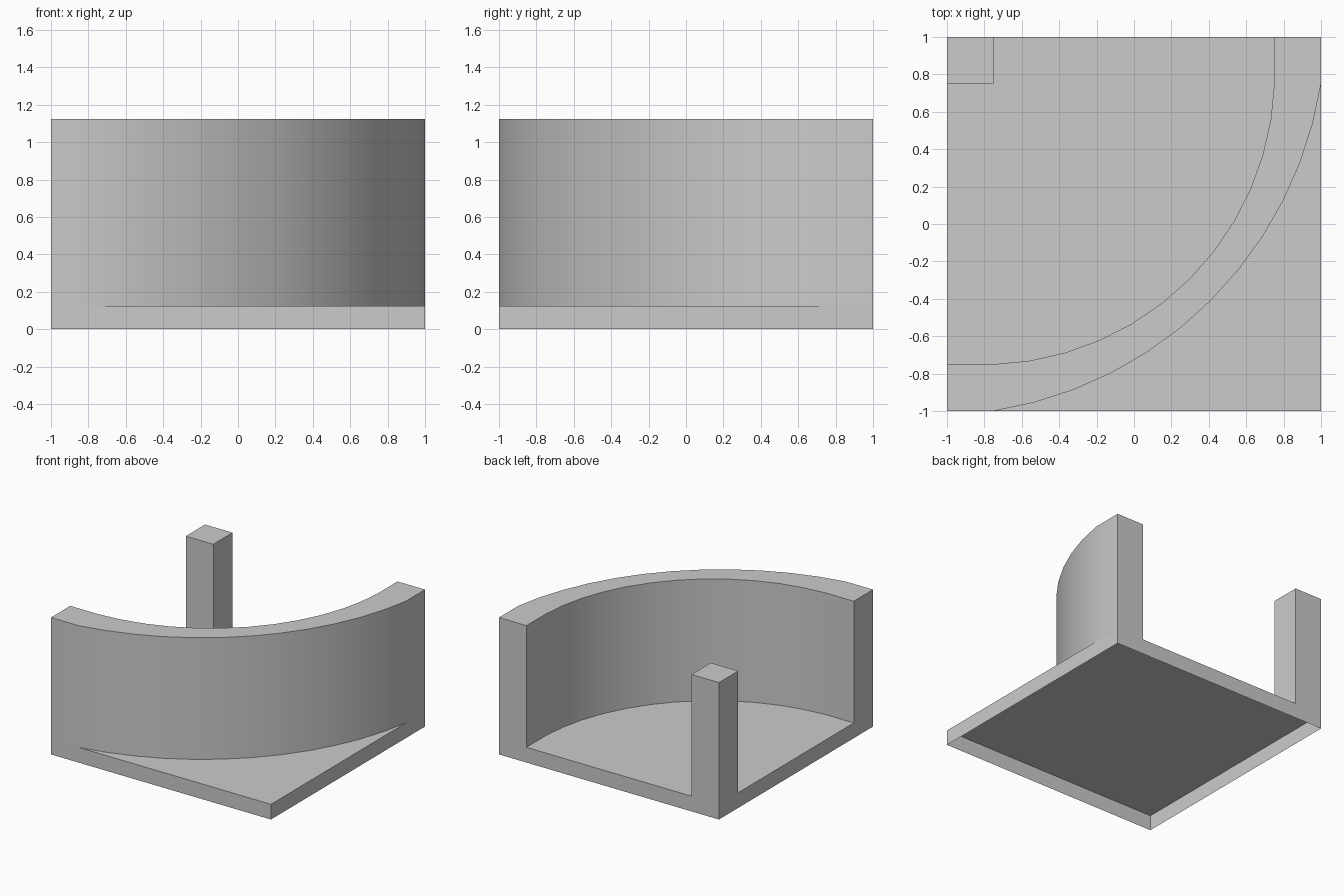
import bpy, bmesh, math

cube = bpy.data.objects.get("Cube")
if cube:
    bpy.data.objects.remove(cube, do_unlink=True)

BASE_TOP = 0.125
TOP = 1.125
ARC_STEPS = 12

grey = bpy.data.materials.new("light grey")
grey.use_nodes = True
colour = (0.6, 0.6, 0.6, 1)
grey.diffuse_color = colour
grey.node_tree.nodes["Principled BSDF"].inputs["Base Color"].default_value = colour


def prism(name, outline, z0, z1):
    """Extrude a counter-clockwise outline, leaving the underside open."""
    bm = bmesh.new()
    low = [bm.verts.new((x, y, z0)) for x, y in outline]
    high = [bm.verts.new((x, y, z1)) for x, y in outline]
    for i in range(len(outline)):
        j = (i + 1) % len(outline)
        bm.faces.new((low[i], low[j], high[j], high[i]))
    bm.faces.new(high)
    mesh = bpy.data.meshes.new(name)
    bm.to_mesh(mesh)
    bm.free()
    mesh.materials.append(grey)
    obj = bpy.data.objects.new(name, mesh)
    bpy.context.collection.objects.link(obj)
    return obj


def rectangle(x0, y0, x1, y1):
    return [(x0, y0), (x1, y0), (x1, y1), (x0, y1)]


def diagonal_arc(start, end, apex):
    """Arc between two points, bulging to (apex, -apex) on the diagonal."""
    half = math.dist(start, end) / 2
    rise = math.sqrt(2) * (apex - (start[0] + end[0]) / 2)
    radius = (half ** 2 + rise ** 2) / (2 * rise)
    centre = apex - radius / math.sqrt(2)
    spread = math.asin(half / radius)
    points = []
    for i in range(ARC_STEPS + 1):
        a = -math.pi / 4 + spread * (2 * i / ARC_STEPS - 1)
        points.append((centre + radius * math.cos(a), -centre + radius * math.sin(a)))
    return points


# Hollow square base, open underneath
prism("base", rectangle(-1, -1, 1, 1), 0, BASE_TOP)

# Square post in the back corner
prism("corner_post", rectangle(-1, 0.75, -0.75, 1), BASE_TOP, TOP)

# Curved wall with short straight ends
outer = diagonal_arc((-0.75, -1), (1, 0.75), 0.41)
inner = diagonal_arc((-0.75, -0.75), (0.75, 0.75), 0.295)
outline = [(-1, -1)] + outer + [(1, 1), (0.75, 1)] + inner[::-1] + [(-1, -0.75)]
wall = prism("curved_wall", outline, BASE_TOP, TOP)
bpy.ops.object.select_all(action='DESELECT')
wall.select_set(True)
bpy.context.view_layer.objects.active = wall
bpy.ops.object.shade_smooth_by_angle(angle=math.radians(30))
